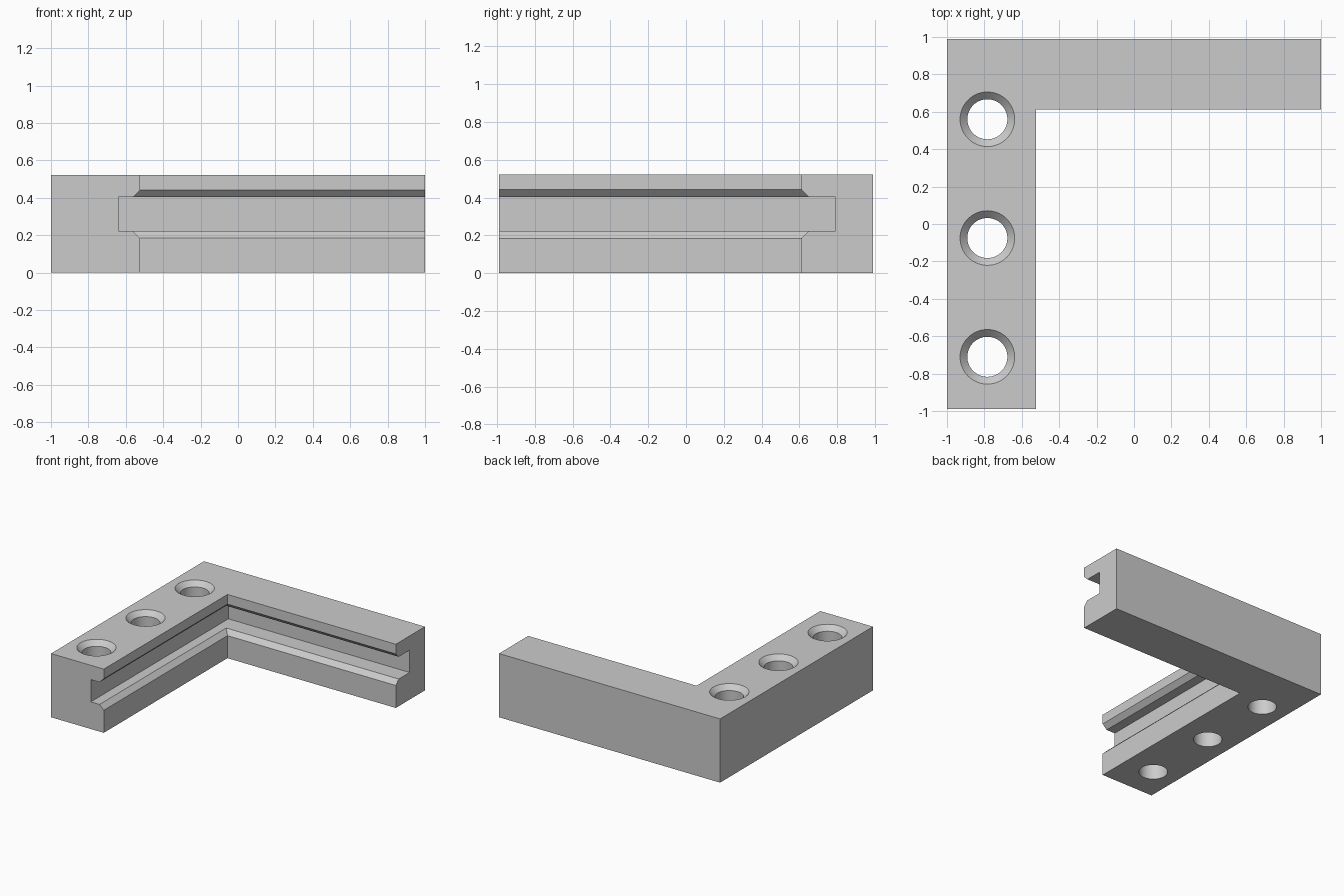
import bpy
import bmesh
from math import tau

cube = bpy.data.objects.get("Cube")
if cube:
    bpy.data.objects.remove(cube, do_unlink=True)

HEIGHT = 0.521
FRONT, BACK, LEFT, RIGHT = -0.988, 0.988, 1.0, -1.0
INNER_X, INNER_Y = -0.523, 0.611
CHAMFER = 0.038
SLOT_X, SLOT_Y = -0.64, 0.79
SLOT_LOW, SLOT_HIGH = 0.222, 0.404

metal = bpy.data.materials.new("light grey")
metal.use_nodes = True
grey = (0.6, 0.6, 0.6, 1)
metal.diffuse_color = grey
metal.node_tree.nodes["Principled BSDF"].inputs["Base Color"].default_value = grey


def make_object(name, bm):
    bmesh.ops.recalc_face_normals(bm, faces=bm.faces)
    mesh = bpy.data.meshes.new(name)
    bm.to_mesh(mesh)
    bm.free()
    mesh.materials.append(metal)
    obj = bpy.data.objects.new(name, mesh)
    bpy.context.collection.objects.link(obj)
    return obj


# Corner bracket: slotted section swept round a mitred right angle
lip_x, lip_y = INNER_X - CHAMFER, INNER_Y + CHAMFER
section = [
    (RIGHT, BACK, 0), (INNER_X, INNER_Y, 0),
    (INNER_X, INNER_Y, SLOT_LOW - CHAMFER), (lip_x, lip_y, SLOT_LOW),
    (SLOT_X, SLOT_Y, SLOT_LOW), (SLOT_X, SLOT_Y, SLOT_HIGH),
    (lip_x, lip_y, SLOT_HIGH), (INNER_X, INNER_Y, SLOT_HIGH + CHAMFER),
    (INNER_X, INNER_Y, HEIGHT), (RIGHT, BACK, HEIGHT),
]
bm = bmesh.new()
front_end = [bm.verts.new((x, FRONT, z)) for x, y, z in section]
mitre = [bm.verts.new(p) for p in section]
side_end = [bm.verts.new((LEFT, y, z)) for x, y, z in section]
for a, b in ((front_end, mitre), (mitre, side_end)):
    for i in range(len(section)):
        j = (i + 1) % len(section)
        bm.faces.new((a[i], a[j], b[j], b[i]))
bm.faces.new(front_end)
bm.faces.new(side_end)
bracket = make_object("corner_bracket", bm)

# Countersunk screw hole cutters
HOLE, RIM, EXTRA = 0.107, 0.146, 0.05
bm = bmesh.new()
for y in (-0.71, -0.075, 0.56):
    centre = (-0.784, y, 0)
    profile = [(0, -EXTRA), (HOLE, -EXTRA), (HOLE, HEIGHT - (RIM - HOLE)),
               (RIM + EXTRA, HEIGHT + EXTRA), (0, HEIGHT + EXTRA)]
    verts = [bm.verts.new((centre[0] + r, y, z)) for r, z in profile]
    edges = [bm.edges.new(pair) for pair in zip(verts, verts[1:])]
    bmesh.ops.spin(bm, geom=verts + edges, cent=centre, axis=(0, 0, 1),
                   angle=tau, steps=64)
bmesh.ops.remove_doubles(bm, verts=bm.verts, dist=0.0005)
cutter = make_object("screw_hole_cutter", bm)
cutter.hide_render = True

# Cut the holes and smooth their round walls
holes = bracket.modifiers.new("screw holes", "BOOLEAN")
holes.operation = "DIFFERENCE"
holes.solver = "EXACT"
holes.object = cutter
bpy.ops.object.select_all(action="DESELECT")
bracket.select_set(True)
bpy.context.view_layer.objects.active = bracket
bpy.ops.object.modifier_apply(modifier=holes.name)
bpy.data.objects.remove(cutter, do_unlink=True)
bpy.ops.object.shade_smooth_by_angle(angle=0.5)
